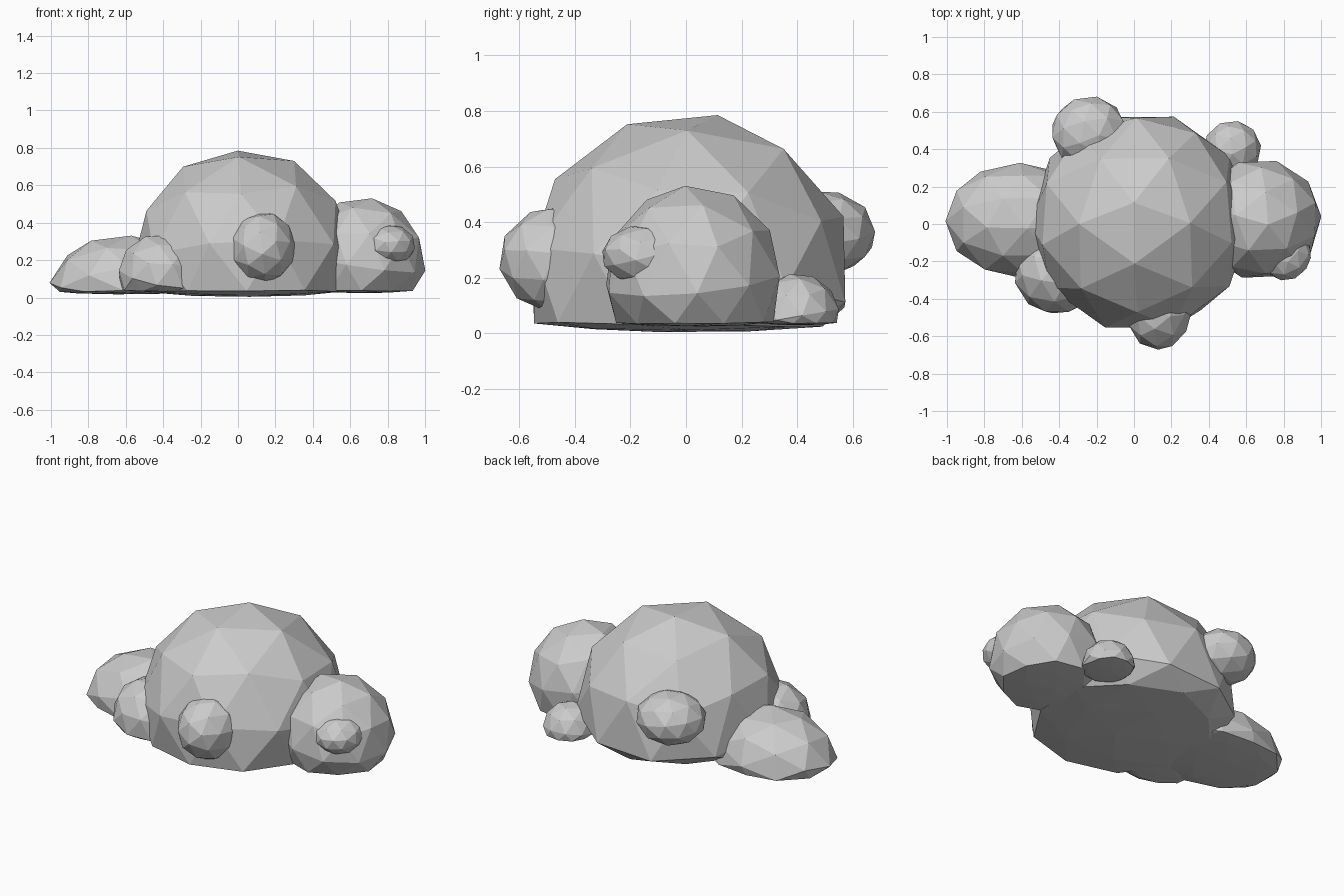
import bpy
from math import radians
from mathutils import Matrix, Vector

if "Cube" in bpy.data.objects:
    bpy.data.objects.remove(bpy.data.objects["Cube"])

FLOOR = 0.04      # height where the rounded shapes turn into the flat underside
SQUASH = 0.085    # how much the underside bulges below that height


def puff(name, centre, radii, spin=0, pitch=0, roll=0):
    """Low-poly ball: spun about z, tilted, stretched, underside pressed nearly flat."""
    bpy.ops.mesh.primitive_ico_sphere_add(subdivisions=2, radius=1)
    ob = bpy.context.object
    ob.name = name
    turn = (Matrix.Rotation(radians(pitch), 3, 'X')
            @ Matrix.Rotation(radians(roll), 3, 'Y')
            @ Matrix.Rotation(radians(spin), 3, 'Z'))
    for v in ob.data.vertices:
        p = turn @ v.co
        p = Vector([c + r * q for c, r, q in zip(centre, radii, p)])
        if p.z < FLOOR:
            p.z = max(0.0, FLOOR + (p.z - FLOOR) * SQUASH)
        v.co = p
    return ob


# central dome
puff("main_puff", (0.03, 0.01, 0.20), (0.595, 0.60, 0.595), spin=-90, pitch=-10, roll=-3)

# large side puffs
puff("right_puff", (0.67, 0.025, 0.19), (0.335, 0.325, 0.345), spin=20, pitch=5, roll=8)
puff("left_puff", (-0.61, 0.02, 0.05), (0.40, 0.31, 0.285), pitch=8, roll=-26)

# small puffs around the front
puff("front_left_puff", (-0.41, -0.26, 0.12), (0.235, 0.225, 0.225), spin=30, pitch=15, roll=10)
puff("front_puff", (0.13, -0.46, 0.265), (0.18, 0.215, 0.195), pitch=10, roll=20)
puff("right_front_puff", (0.81, -0.15, 0.28), (0.14, 0.155, 0.11), spin=40, pitch=20, roll=5)

# small puffs around the back
puff("back_left_puff", (-0.24, 0.49, 0.36), (0.205, 0.195, 0.155), spin=60, pitch=5, roll=15)
puff("back_right_puff", (0.525, 0.40, 0.06), (0.155, 0.155, 0.155), spin=25, pitch=10)
